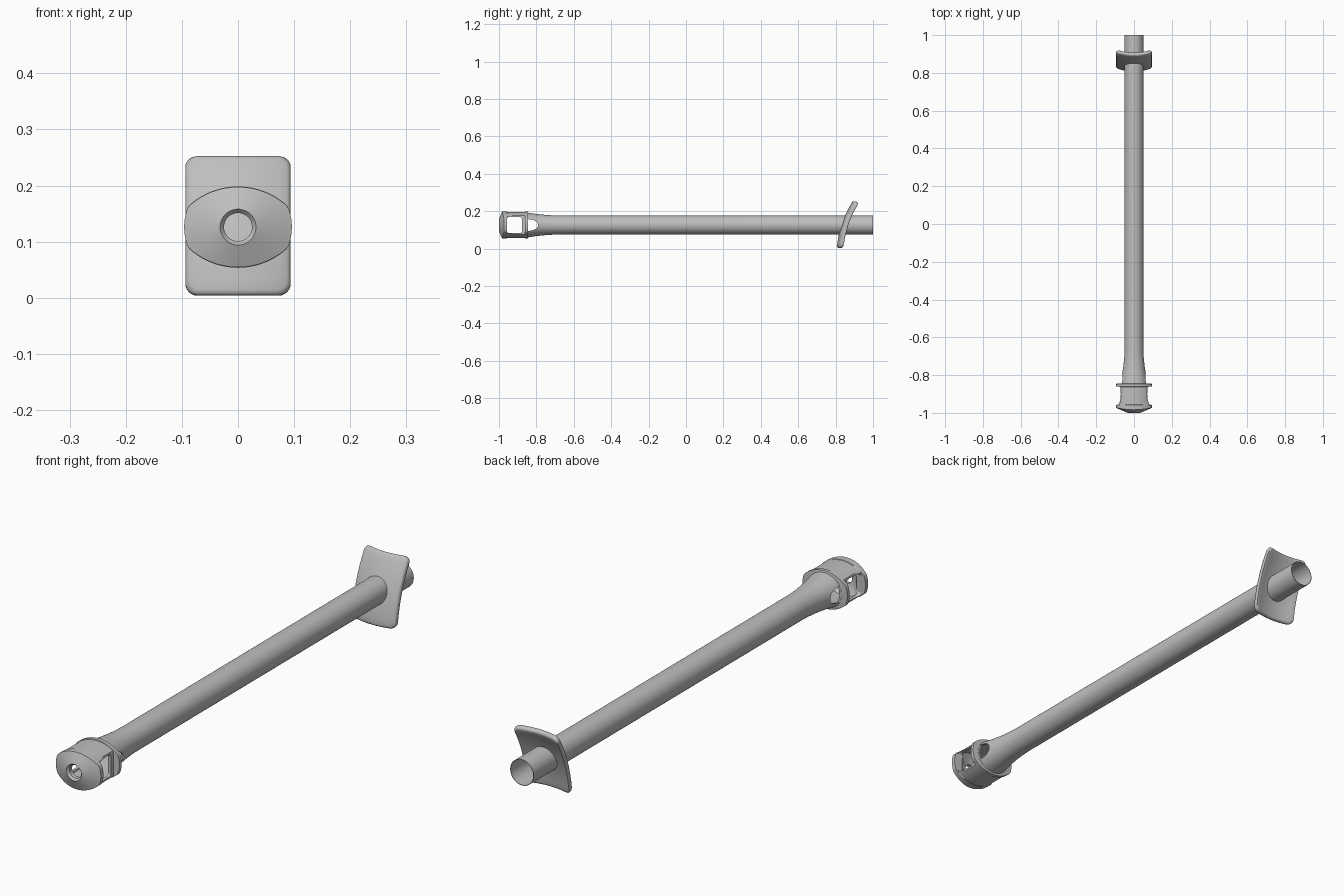
import bpy, bmesh, math

if "Cube" in bpy.data.objects:
    bpy.data.objects.remove(bpy.data.objects["Cube"])

CZ = 0.126      # height of the tube axis
N = 96          # points around each cross-section

grey = bpy.data.materials.new("light_grey")
grey.diffuse_color = (0.52, 0.52, 0.52, 1)
grey.use_nodes = True
grey.node_tree.nodes["Principled BSDF"].inputs["Base Color"].default_value = grey.diffuse_color


def loft(name, rings, cyclic=False):
    """Skin a list of rings; join last to first, or cap both ends."""
    bm = bmesh.new()
    vs = [[bm.verts.new(p) for p in r] for r in rings]
    pairs = list(zip(vs, vs[1:])) + ([(vs[-1], vs[0])] if cyclic else [])
    for a, b in pairs:
        n = len(a)
        for i in range(n):
            j = (i + 1) % n
            bm.faces.new((a[i], a[j], b[j], b[i]))
    if not cyclic:
        bm.faces.new(vs[0])
        bm.faces.new(vs[-1])
    bmesh.ops.recalc_face_normals(bm, faces=bm.faces)
    me = bpy.data.meshes.new(name)
    bm.to_mesh(me)
    bm.free()
    ob = bpy.data.objects.new(name, me)
    bpy.context.collection.objects.link(ob)
    me.materials.append(grey)
    return ob


def smooth(ob, deg=30):
    bpy.ops.object.select_all(action='DESELECT')
    ob.select_set(True)
    bpy.context.view_layer.objects.active = ob
    bpy.ops.object.shade_smooth_by_angle(angle=math.radians(deg))


def lens_radius(t, top, side, flat):
    """Shallow arc above and below, with round or flat sides."""
    R, c, s = 0.129, abs(math.cos(t)), abs(math.sin(t))
    d = R - top
    arc = -d * s + math.sqrt(R * R - d * d * c * c)
    return min(arc, side / max(c, 1e-4) if flat else side)


ANG = [2 * math.pi * (i + 0.5) / N for i in range(N)]


def at(t, r, y):
    return (r * math.cos(t), y, CZ + r * math.sin(t))


def lens(y, top, side, flat=False):
    return [at(t, lens_radius(t, top, side, flat), y) for t in ANG]


def oval(y, a, b=None):
    b = b or a
    return [(a * math.cos(t), y, CZ + b * math.sin(t)) for t in ANG]


# Cone-shaped nose whose edge follows the lens outline
nose_edge = []
for t in ANG:
    r = lens_radius(t, 0.0715, 0.096, False)
    nose_edge.append(at(t, r, -1 + (r - 0.032) * 0.42))

# Hollow tube: outer skin front to back, then inner skin back to front
tube = loft("tube_with_head", [
    oval(-0.992, 0.025), oval(-1.0, 0.032), nose_edge,
    lens(-0.957, 0.0715, 0.096),                                  # nose rim
    lens(-0.955, 0.070, 0.079, True), lens(-0.93, 0.070, 0.073, True),
    lens(-0.90, 0.070, 0.070, True), lens(-0.862, 0.070, 0.072, True),
    lens(-0.860, 0.0725, 0.096), lens(-0.846, 0.0725, 0.096),     # collar
    oval(-0.844, 0.073, 0.066), oval(-0.80, 0.064, 0.059),        # flare
    oval(-0.75, 0.056, 0.054), oval(-0.70, 0.051, 0.051),
    oval(-0.66, 0.05), oval(1.0, 0.05),
    oval(1.0, 0.048), oval(-0.68, 0.048), oval(-0.75, 0.051, 0.049),
    oval(-0.80, 0.058, 0.053), oval(-0.844, 0.064, 0.060),
    lens(-0.86, 0.062, 0.060, True), lens(-0.955, 0.062, 0.060, True),
    oval(-0.970, 0.045), oval(-0.976, 0.025),
], cyclic=True)


def cut_sideways(name, outline):
    """Cut a (y, z) outline through both sides of the head."""
    c = loft(name, [[(x, y, CZ + z) for y, z in outline] for x in (-0.2, 0.2)])
    c.hide_render = True
    c.hide_viewport = True
    m = tube.modifiers.new(name, 'BOOLEAN')
    m.operation = 'DIFFERENCE'
    m.solver = 'EXACT'
    m.object = c


def rounded(hw, hh, r, steps):
    pts = []
    for k, (sx, sy) in enumerate([(1, 1), (-1, 1), (-1, -1), (1, -1)]):
        for i in range(steps + 1):
            a = math.pi / 2 * (k + i / steps)
            pts.append((sx * (hw - r) + r * math.cos(a),
                        sy * (hh - r) + r * math.sin(a)))
    return pts


# Large square windows in the head, half-oval ones in the flare
cut_sideways("head_window_cutter",
             [(-0.917 + y, z) for y, z in rounded(0.040, 0.043, 0.012, 6)])
cut_sideways("flare_window_cutter",
             [(-0.8435 + 0.053 * math.cos(a), 0.031 * math.sin(a))
              for a in [math.pi * (i / 24 - 0.5) for i in range(25)]])
smooth(tube, 25)

# Curved, leaning flange plate around the back of the tube
LEN, P0, P1 = 0.263, math.radians(5), math.radians(33)
RAD = LEN / (P1 - P0)


def plate_point(x, v, off):
    phi = P0 + (P1 - P0) * (v / LEN + 0.5)
    y = 0.817 + RAD * (math.cos(P0) - math.cos(phi)) - off * math.cos(phi)
    z = 0.004 + RAD * (math.sin(phi) - math.sin(P0)) + off * math.sin(phi)
    return (x, y + 1.9 * x * x, z)


# Outline with extra points along the straight edges
outline, base = [], rounded(0.094, LEN / 2, 0.022, 6)
for i, p in enumerate(base):
    q = base[(i + 1) % len(base)]
    n = 8 if math.dist(p, q) > 0.05 else 1
    outline += [(p[0] + (q[0] - p[0]) * k / n, p[1] + (q[1] - p[1]) * k / n)
                for k in range(n)]
profile = [(s, 0.0105) for s in (0.05, 0.2, 0.4, 0.6, 0.8, 0.93)]
profile += [(0.975, 0.009), (1.0, 0.004)]
profile += [(s, -o) for s, o in reversed(profile)]
flange = loft("flange", [[plate_point(x * s, v * s, o) for x, v in outline]
                         for s, o in profile])
smooth(flange, 50)
